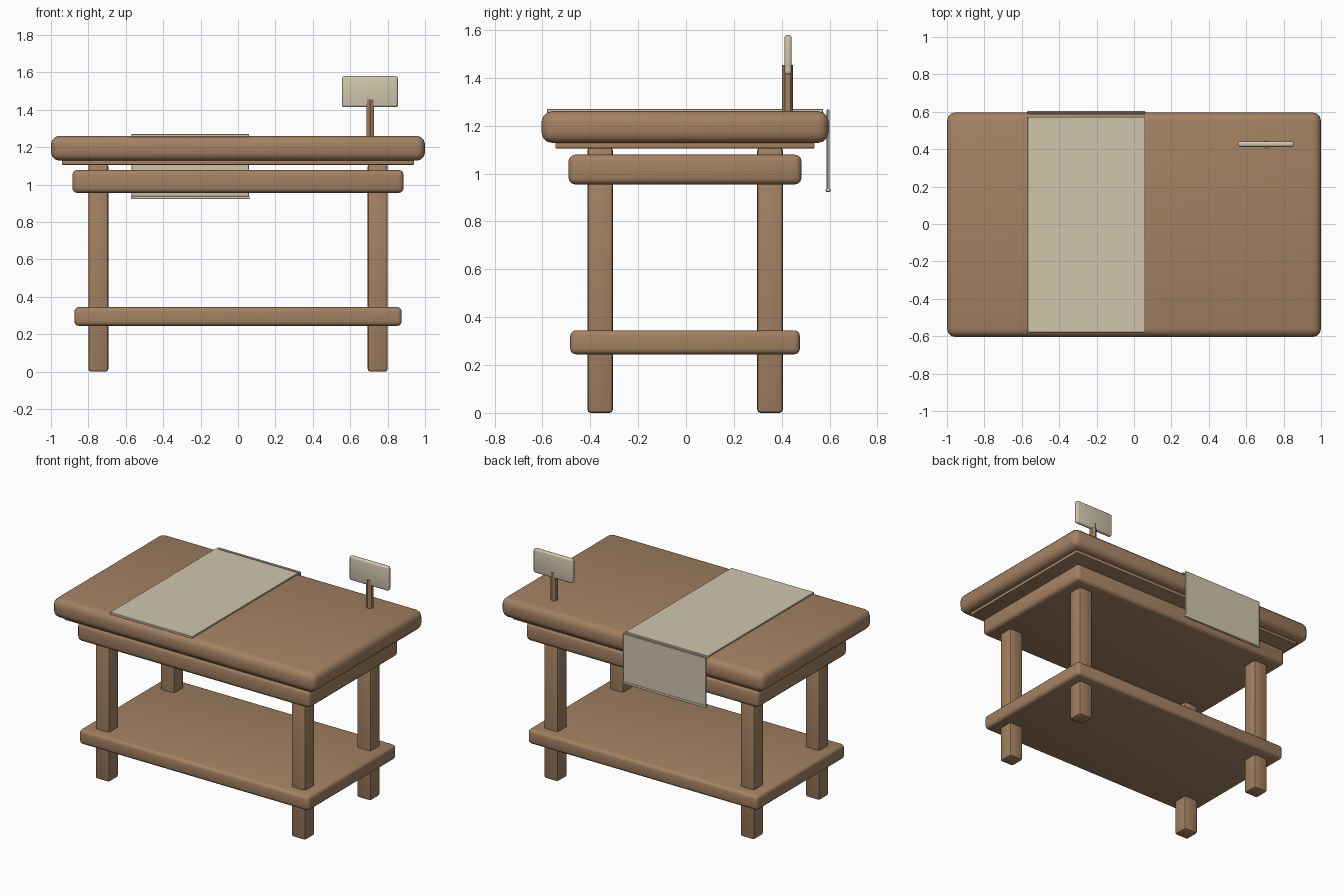
import bpy, bmesh, math

if "Cube" in bpy.data.objects:
    bpy.data.objects.remove(bpy.data.objects["Cube"])


def material(name, rgb):
    m = bpy.data.materials.new(name)
    m.diffuse_color = (*rgb, 1)
    m.use_nodes = True
    m.node_tree.nodes["Principled BSDF"].inputs["Base Color"].default_value = m.diffuse_color
    return m


wood = material("brown_wood", (0.37, 0.22, 0.123))
cream = material("cream_cloth", (0.64, 0.565, 0.42))


def finish(name, bm, mat, bevel=0, segments=3):
    """Turn a bmesh into an object with rounded edges."""
    bmesh.ops.recalc_face_normals(bm, faces=bm.faces)
    if bevel:
        bmesh.ops.bevel(bm, geom=bm.edges[:], offset=bevel, segments=segments,
                        profile=0.5, affect='EDGES')
    me = bpy.data.meshes.new(name)
    bm.to_mesh(me)
    bm.free()
    me.materials.append(mat)
    ob = bpy.data.objects.new(name, me)
    bpy.context.collection.objects.link(ob)
    if bevel:
        bpy.ops.object.select_all(action='DESELECT')
        ob.select_set(True)
        bpy.context.view_layer.objects.active = ob
        bpy.ops.object.shade_smooth_by_angle(angle=math.radians(35))
    return ob


def box(name, x, y, z, mat, bevel=0, segments=3):
    """Box from (min, max) ranges on each axis."""
    bm = bmesh.new()
    bmesh.ops.create_cube(bm, size=1)
    for v in bm.verts:
        v.co = [(r[0] + r[1]) / 2 + c * (r[1] - r[0])
                for c, r in zip(v.co, (x, y, z))]
    return finish(name, bm, mat, bevel, segments)


YC = -0.004  # table centre; the hanging cloth sticks out at the back


def slab(name, hx, hy, z0, z1, bevel):
    return box(name, (-hx, hx), (YC - hy, YC + hy), (z0, z1), wood, bevel)


# Table boards
slab("table_top", 1.0, 0.6, 1.128, 1.261, 0.045)
slab("under_trim", 0.942, 0.542, 1.106, 1.13, 0.004)
slab("apron", 0.886, 0.487, 0.955, 1.079, 0.028)
slab("lower_shelf", 0.875, 0.48, 0.245, 0.345, 0.023)

# Legs
for sx, side in ((-1, "left"), (1, "right")):
    for sy, end in ((-1, "front"), (1, "back")):
        cx, cy, h = sx * 0.747, YC + sy * 0.355, 0.0535
        box(f"{end}_{side}_leg", (cx - h, cx + h), (cy - h, cy + h),
            (0, 1.11), wood, 0.014, 2)

# Cloth runner: top sheet, hanging flap and hem
box("runner_top", (-0.57, 0.06), (-0.58, 0.573), (1.255, 1.27), cream, 0.002, 1)
box("runner_flap", (-0.57, 0.06), (0.588, 0.6), (0.925, 1.268), cream, 0.003, 1)
box("runner_hem", (-0.572, 0.062), (0.584, 0.604), (0.923, 0.939), cream, 0.005, 2)

# Sign: six-sided post and rounded plate
bm = bmesh.new()
ring = [bm.verts.new((0.706 + 0.023 * math.sin(i * math.pi / 3),
                      0.425 + 0.023 * math.cos(i * math.pi / 3), 1.25))
        for i in range(6)]
base = bm.faces.new(ring)
up = bmesh.ops.extrude_face_region(bm, geom=[base], use_keep_orig=True)
bmesh.ops.translate(bm, vec=(0, 0, 0.205),
                    verts=[g for g in up["geom"] if isinstance(g, bmesh.types.BMVert)])
finish("sign_post", bm, wood)
box("sign_plate", (0.556, 0.856), (0.412, 0.442), (1.414, 1.58), cream, 0.0125)
